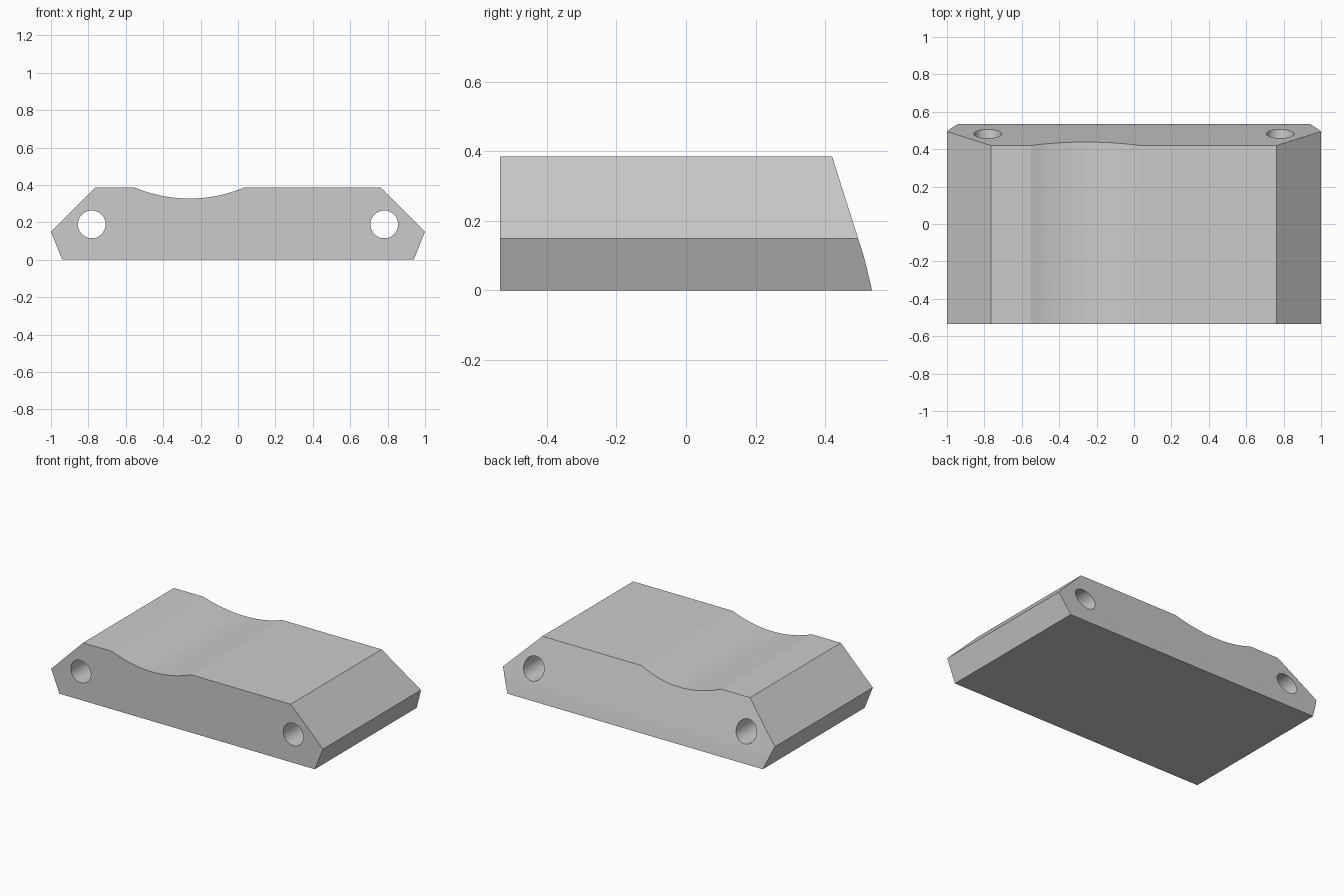
import bpy, bmesh, math
from mathutils import Vector

if "Cube" in bpy.data.objects:
    bpy.data.objects.remove(bpy.data.objects["Cube"])


def prism(name, profile, place, offset):
    """Extrude a closed 2D profile; place() maps each 2D point to 3D."""
    bm = bmesh.new()
    face = bm.faces.new([bm.verts.new(place(a, b)) for a, b in profile])
    ext = bmesh.ops.extrude_face_region(bm, geom=[face])
    moved = [v for v in ext["geom"] if isinstance(v, bmesh.types.BMVert)]
    bmesh.ops.translate(bm, verts=moved, vec=Vector(offset))
    bmesh.ops.recalc_face_normals(bm, faces=bm.faces[:])
    mesh = bpy.data.meshes.new(name)
    bm.to_mesh(mesh)
    bm.free()
    obj = bpy.data.objects.new(name, mesh)
    bpy.context.collection.objects.link(obj)
    return obj


def cut(obj, cutter, operation):
    cutter.hide_render = True
    mod = obj.modifiers.new(cutter.name, "BOOLEAN")
    mod.object, mod.operation, mod.solver = cutter, operation, "EXACT"
    bpy.context.view_layer.objects.active = obj
    bpy.ops.object.modifier_apply(modifier=mod.name)
    bpy.data.objects.remove(cutter)


# Front outline with the shallow circular dip in the top edge
TOP, half, sag, dip_x = 0.385, 0.29, 0.058, -0.26
radius = (half ** 2 + sag ** 2) / (2 * sag)
sweep = math.asin(half / radius)
steps = 24
dip = []
for i in range(steps + 1):
    t = sweep * (2 * i / steps - 1)
    dip.append((dip_x + radius * math.sin(t),
                TOP - sag + radius * (1 - math.cos(t))))
outline = [(-0.94, 0), (-1, 0.15), (-0.765, TOP), *dip,
           (0.763, TOP), (1, 0.15), (0.94, 0)]
block = prism("clamp_block", outline, lambda x, z: (x, -0.8, z), (0, 1.6, 0))

# Side outline: flat front, two-step sloping back
side = [(-0.535, -0.1), (0.559, -0.1), (0.512, 0.095), (0.388, 0.485), (-0.535, 0.485)]
cut(block, prism("side_trim", side, lambda y, z: (-1.2, y, z), (2.4, 0, 0)), "INTERSECT")

# Bolt holes running front to back
for s in (-1, 1):
    ring = [(s * 0.782 + 0.074 * math.cos(k * math.tau / 48),
             0.189 + 0.074 * math.sin(k * math.tau / 48)) for k in range(48)]
    cut(block, prism("bolt_hole", ring, lambda x, z: (x, -0.8, z), (0, 1.6, 0)), "DIFFERENCE")

# Smooth the dip and holes, keep the corners crisp
bpy.ops.object.select_all(action="DESELECT")
block.select_set(True)
bpy.context.view_layer.objects.active = block
bpy.ops.object.shade_smooth_by_angle(angle=math.radians(15))
